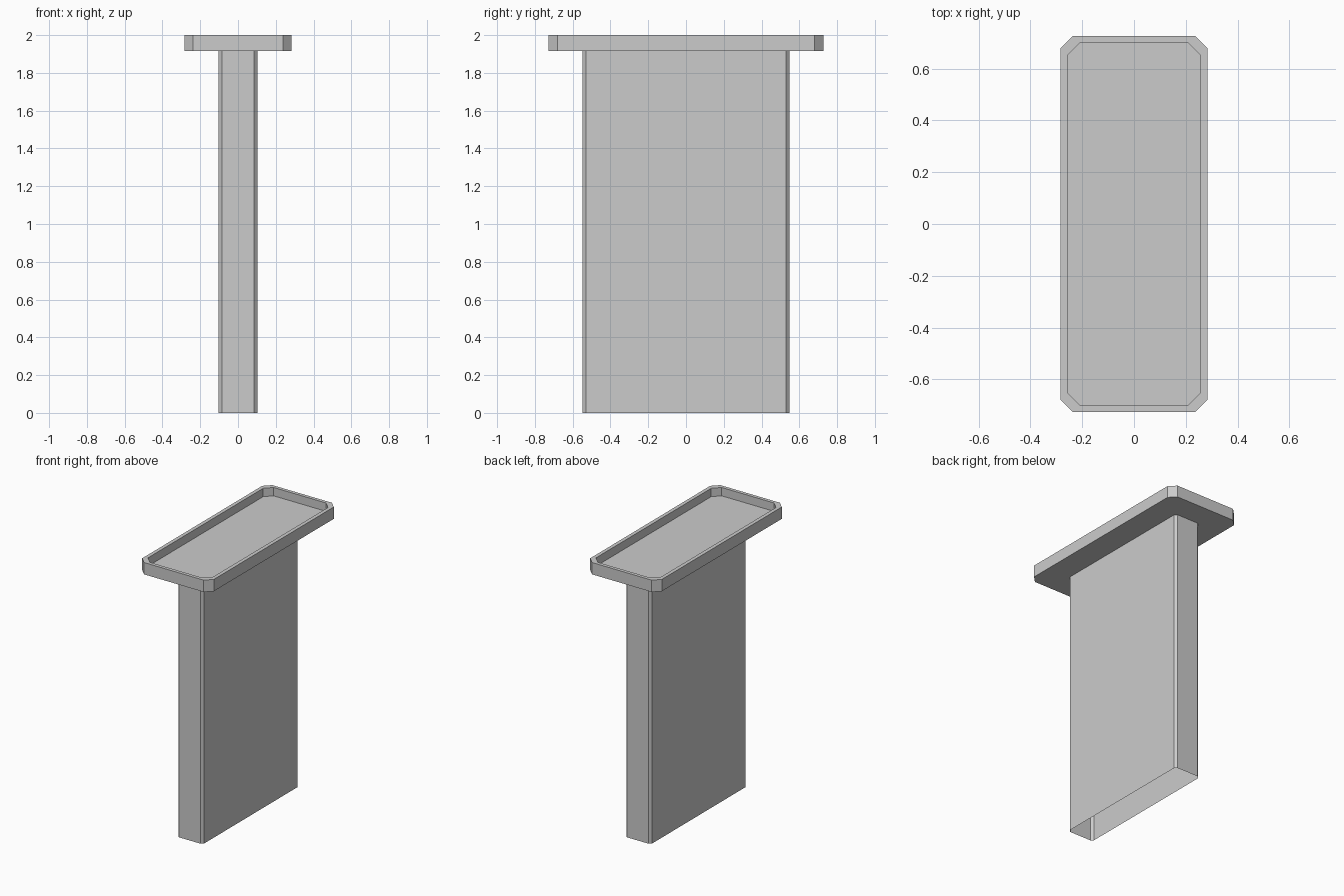
import bpy
import bmesh

if "Cube" in bpy.data.objects:
    bpy.data.objects.remove(bpy.data.objects["Cube"])


def ring(bm, hx, hy, c, z):
    """Rectangular loop with chamfered corners."""
    pts = [(hx, -hy + c), (hx, hy - c), (hx - c, hy), (-hx + c, hy),
           (-hx, hy - c), (-hx, -hy + c), (-hx + c, -hy), (hx - c, -hy)]
    return [bm.verts.new((x, y, z)) for x, y in pts]


def loft(name, sections, cap_end=False):
    """Bridge successive chamfered loops into a flat-shaded shell."""
    bm = bmesh.new()
    rings = [ring(bm, *s) for s in sections]
    for a, b in zip(rings, rings[1:]):
        for i in range(8):
            j = (i + 1) % 8
            bm.faces.new((a[i], a[j], b[j], b[i]))
    if cap_end:
        bm.faces.new(rings[-1])
    mesh = bpy.data.meshes.new(name)
    bm.to_mesh(mesh)
    bm.free()
    obj = bpy.data.objects.new(name, mesh)
    bpy.context.collection.objects.link(obj)
    return obj


COLUMN = (0.103, 0.547, 0.017)
OUTER = (0.284, 0.727, 0.047)
INNER = (0.257, 0.702, 0.049)
Z_UNDER, Z_FLOOR, Z_TOP = 1.915, 1.94, 2.0

# Hollow pedestal, open at the bottom
loft("pedestal", [(*COLUMN, 0.0), (*COLUMN, Z_UNDER)])

# Tray: underside, outer wall, rim, inner wall and recessed floor
loft("tray_top", [(*COLUMN, Z_UNDER), (*OUTER, Z_UNDER), (*OUTER, Z_TOP),
                  (*INNER, Z_TOP), (*INNER, Z_FLOOR)], cap_end=True)
